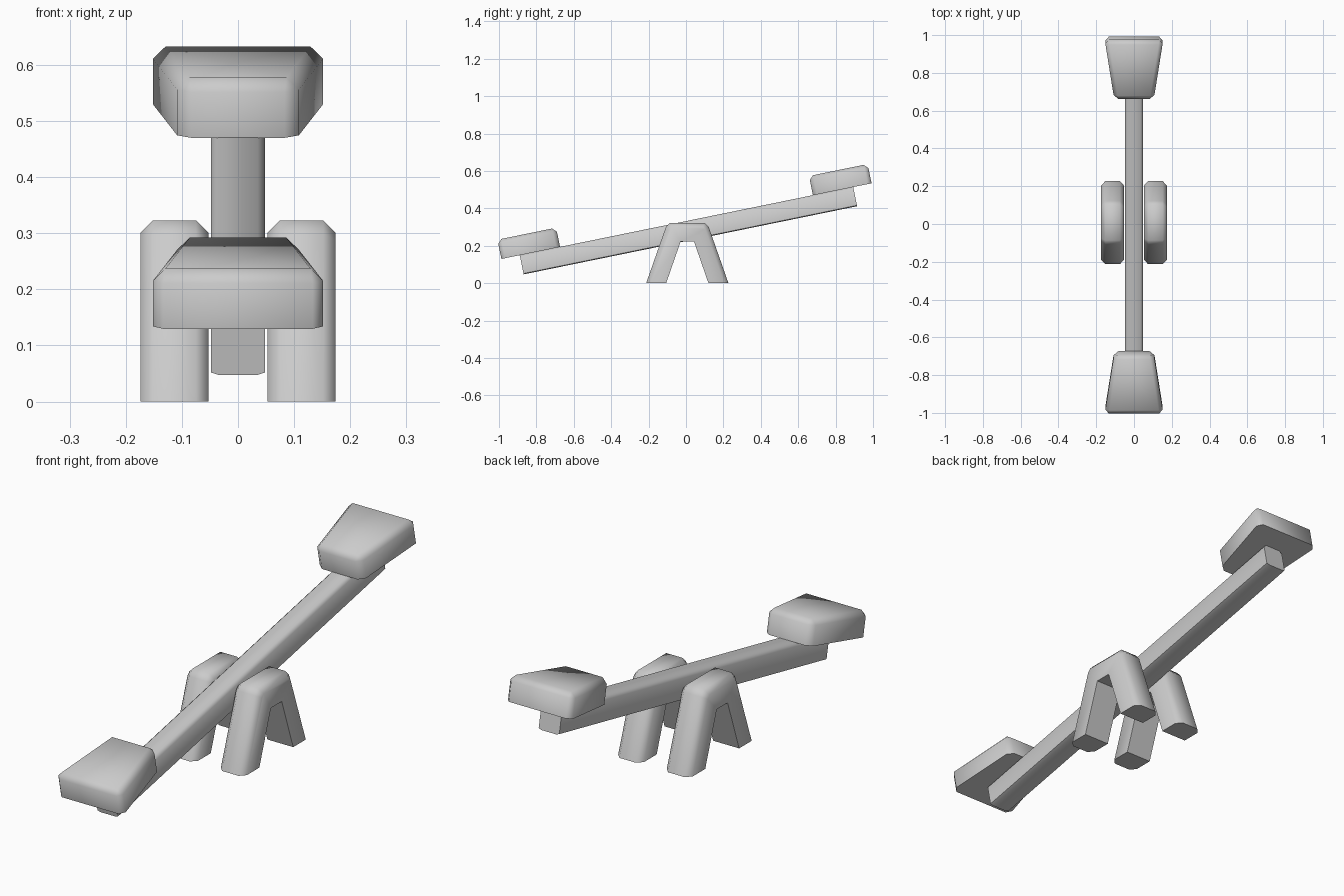
import bpy, bmesh, math
from mathutils import Matrix, Vector

if "Cube" in bpy.data.objects:
    bpy.data.objects.remove(bpy.data.objects["Cube"])

CENTRE = Vector((0, 0.013, 0.281))
TILT = math.radians(11.55)
TILT_M = Matrix.Translation(CENTRE) @ Matrix.Rotation(TILT, 4, 'X')


def prism(name, loop, offset, pick=None, width=0.0, matrix=Matrix()):
    """Extrude a closed loop, bevel the picked edges, then place it."""
    bm = bmesh.new()
    face = bm.faces.new([bm.verts.new(p) for p in loop])
    ext = bmesh.ops.extrude_face_region(bm, geom=[face], use_keep_orig=True)
    moved = [v for v in ext['geom'] if isinstance(v, bmesh.types.BMVert)]
    bmesh.ops.translate(bm, verts=moved, vec=offset)
    bmesh.ops.recalc_face_normals(bm, faces=bm.faces[:])
    if pick:
        edges = [e for e in bm.edges if pick(e.verts[0].co, e.verts[1].co)]
        bmesh.ops.bevel(bm, geom=edges, offset=width, segments=1,
                        profile=0.5, affect='EDGES', clamp_overlap=True)
    bm.transform(matrix)
    bmesh.ops.recalc_face_normals(bm, faces=bm.faces[:])
    me = bpy.data.meshes.new(name)
    bm.to_mesh(me)
    bm.free()
    ob = bpy.data.objects.new(name, me)
    bpy.context.collection.objects.link(ob)
    bpy.ops.object.select_all(action='DESELECT')
    ob.select_set(True)
    bpy.context.view_layer.objects.active = ob
    bpy.ops.object.shade_smooth_by_angle(angle=math.radians(50))
    return ob


# Beam: chamfered cross-section swept along its length
half = [(0.034, -0.0525), (0.048, -0.048), (0.048, 0.040), (0.035, 0.0525)]
section = half + [(-x, z) for x, z in reversed(half)]
prism("beam", [(x, -0.91, z) for x, z in section], (0, 1.82, 0), matrix=TILT_M)

# Seats: tapered blocks with softened top and upright edges
plan = [(-0.155, 1.01), (0.155, 1.01), (0.105, 0.69), (-0.105, 0.69)]


def seat_edges(a, b):
    return a.z > 0.1 or b.z > 0.1


for name, turn in (("back_seat", 0), ("front_seat", math.pi)):
    prism(name, [(x, y, 0.052) for x, y in plan], (0, 0, 0.105), seat_edges, 0.022,
          TILT_M @ Matrix.Rotation(turn, 4, 'Z'))

# Supports: arched leg frames with chamfered outer rims
outer = [(0.22, 0), (0.115, 0.299), (0.093, 0.323)]
inner = [(0.113, 0), (0.036, 0.222)]
arch = (outer + [(-y, z) for y, z in reversed(outer)]
        + [(-y, z) for y, z in inner] + list(reversed(inner)))
rim = [Vector(p) for p in outer] + [Vector((-y, z)) for y, z in outer]


def rim_edges(a, b):
    def on_rim(c):
        return any((Vector((c.y, c.z)) - p).length < 1e-4 for p in rim)
    same_side = abs(a.x - b.x) < 1e-5
    return same_side and on_rim(a) and on_rim(b)


for name, x in (("left_support", -0.174), ("right_support", 0.053)):
    prism(name, [(x, y, z) for y, z in arch], (0.121, 0, 0), rim_edges, 0.022,
          Matrix.Translation((0, 0.007, 0)))
